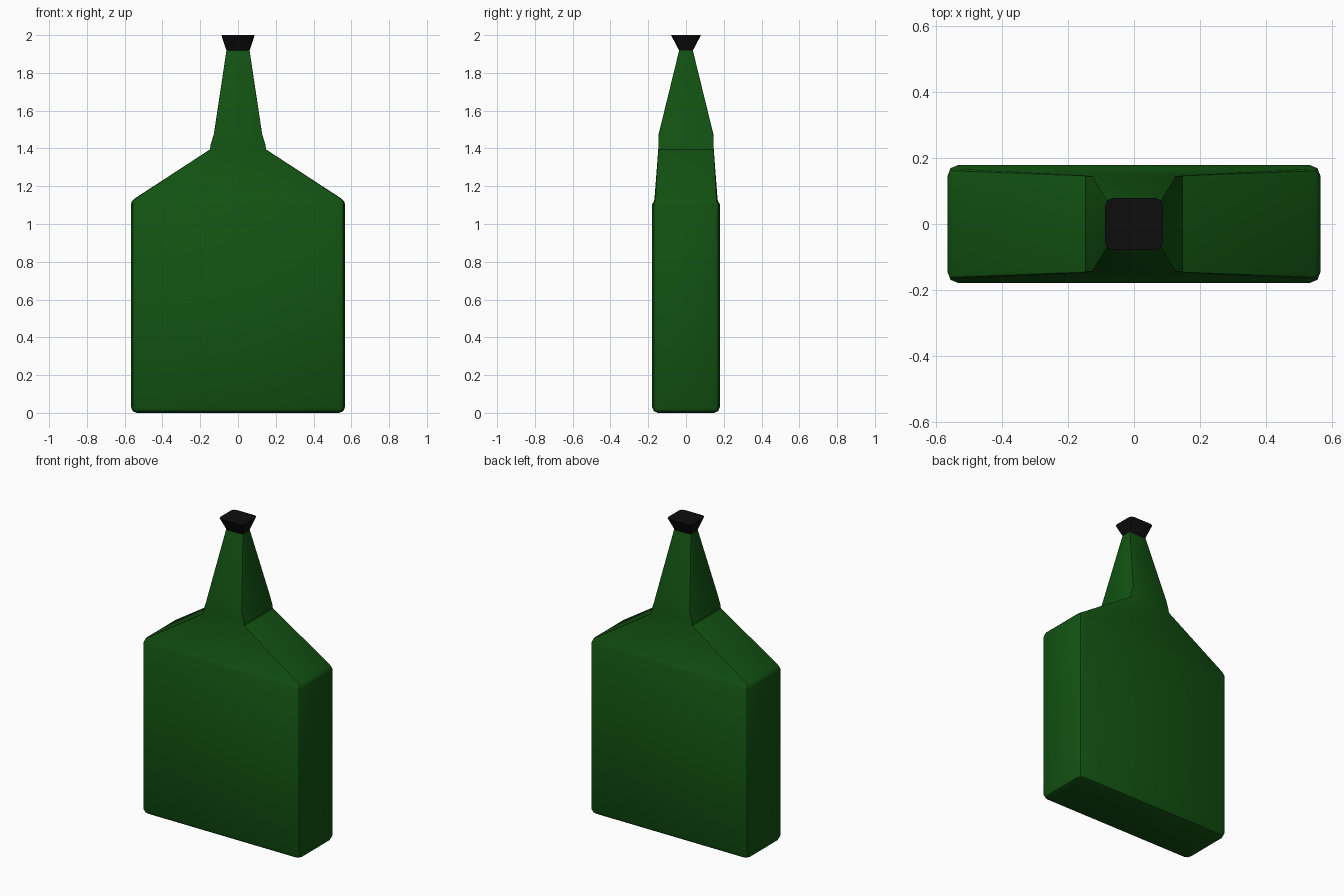
import bpy, bmesh, math

if "Cube" in bpy.data.objects:
    bpy.data.objects.remove(bpy.data.objects["Cube"])


def material(name, color):
    m = bpy.data.materials.new(name)
    m.diffuse_color = color
    m.use_nodes = True
    m.node_tree.nodes["Principled BSDF"].inputs["Base Color"].default_value = m.diffuse_color
    return m


def ring(hx, hy, r, z, seg=2):
    """Rectangle with rounded corners at height z."""
    pts = []
    for i, (sx, sy) in enumerate([(1, 1), (-1, 1), (-1, -1), (1, -1)]):
        for k in range(seg + 1):
            a = math.pi / 2 * (i + k / seg)
            pts.append((sx * (hx - r) + r * math.cos(a),
                        sy * (hy - r) + r * math.sin(a), z))
    return pts


def loft(name, sections, mat, angle):
    """Skin rounded-rectangle sections (hx, hy, radius, z) and close both ends."""
    bm = bmesh.new()
    rings = [[bm.verts.new(p) for p in ring(*s)] for s in sections]
    for lo, hi in zip(rings, rings[1:]):
        n = len(lo)
        for i in range(n):
            j = (i + 1) % n
            bm.faces.new((lo[i], lo[j], hi[j], hi[i]))
    bm.faces.new(rings[0][::-1])
    bm.faces.new(rings[-1])
    bmesh.ops.recalc_face_normals(bm, faces=bm.faces)
    me = bpy.data.meshes.new(name)
    bm.to_mesh(me)
    bm.free()
    me.materials.append(mat)
    ob = bpy.data.objects.new(name, me)
    bpy.context.collection.objects.link(ob)
    bpy.ops.object.select_all(action='DESELECT')
    ob.select_set(True)
    bpy.context.view_layer.objects.active = ob
    bpy.ops.object.shade_smooth_by_angle(angle=math.radians(angle))
    return ob


green = material("green_glass", (0.006, 0.085, 0.006, 1))
black = material("black_cap", (0.004, 0.004, 0.004, 1))

# Bottle: rounded base, flat body, sloped shoulders, tapering neck
loft("bottle", [
    (0.535, 0.148, 0.020, 0.0),
    (0.557, 0.170, 0.028, 0.009),
    (0.566, 0.179, 0.032, 0.03),
    (0.566, 0.179, 0.032, 1.105),
    (0.562, 0.170, 0.026, 1.12),
    (0.550, 0.167, 0.020, 1.133),
    (0.148, 0.147, 0.003, 1.395),
    (0.145, 0.146, 0.003, 1.42),
    (0.128, 0.145, 0.003, 1.475),
    (0.061, 0.036, 0.003, 1.92),
], green, 32)

# Flared stopper on the neck
loft("cap", [
    (0.061, 0.036, 0.010, 1.918),
    (0.088, 0.079, 0.024, 2.0),
], black, 30)
